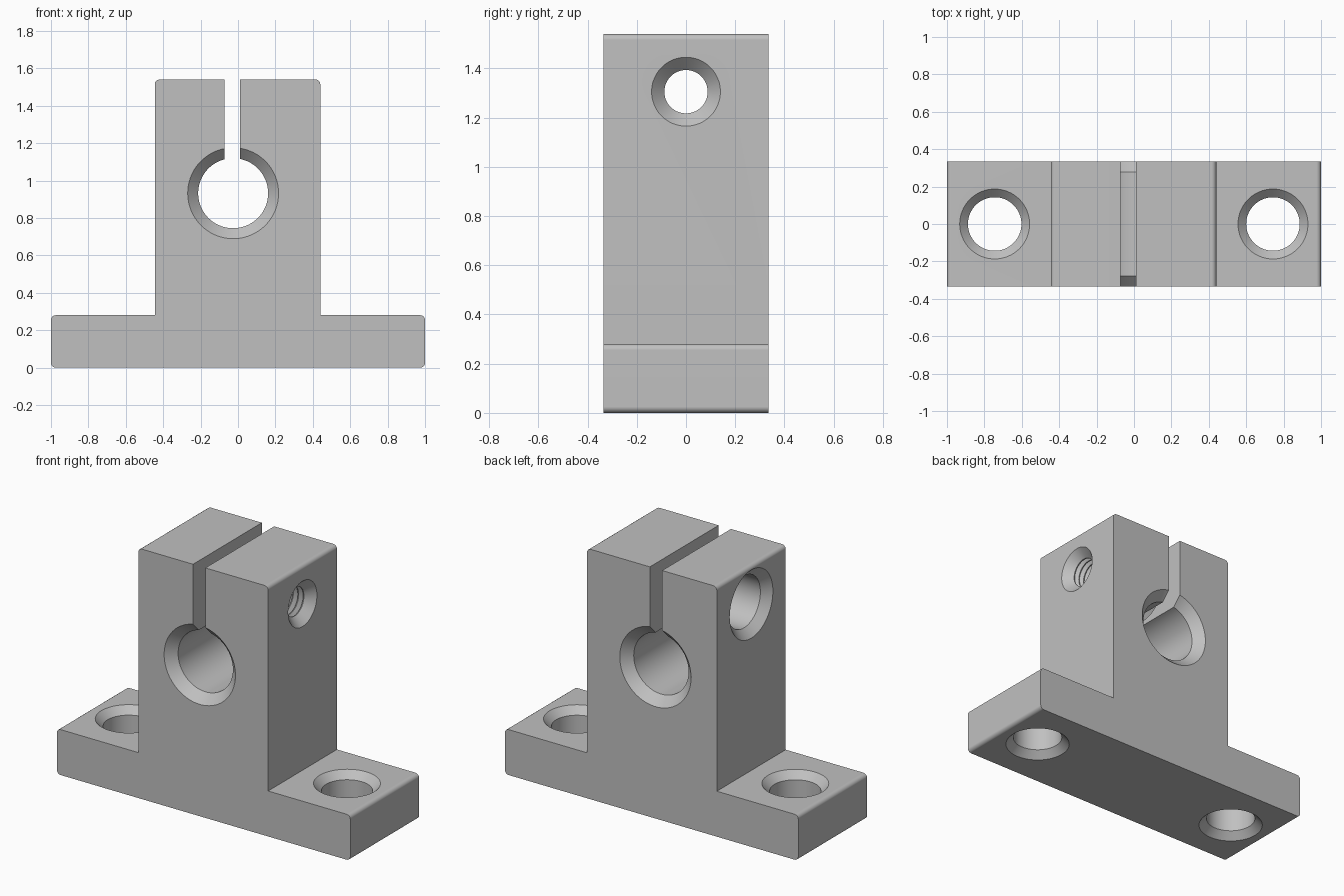
import bpy, bmesh, math

cube = bpy.data.objects.get("Cube")
if cube:
    bpy.data.objects.remove(cube, do_unlink=True)

HALF_DEPTH = 0.335
SCREW_Z = 1.305
SLOT_X = -0.03

metal = bpy.data.materials.new("light grey metal")
metal.use_nodes = True
metal.diffuse_color = (0.53, 0.53, 0.53, 1)
metal.node_tree.nodes["Principled BSDF"].inputs["Base Color"].default_value = (0.53, 0.53, 0.53, 1)


def make_object(name, bm):
    bmesh.ops.recalc_face_normals(bm, faces=bm.faces)
    mesh = bpy.data.meshes.new(name)
    bm.to_mesh(mesh)
    bm.free()
    mesh.materials.append(metal)
    obj = bpy.data.objects.new(name, mesh)
    bpy.context.collection.objects.link(obj)
    return obj


def lathe(name, profile, axis, centre, sides=64):
    """Closed turned solid; profile holds (radius, position along axis)."""
    bm = bmesh.new()
    rings = []
    for r, t in profile:
        ring = []
        for i in range(sides):
            a = math.tau * i / sides
            u, v = r * math.cos(a), r * math.sin(a)
            p = {"X": (t, u, v), "Y": (u, t, v), "Z": (u, v, t)}[axis]
            ring.append(bm.verts.new([p[k] + centre[k] for k in range(3)]))
        rings.append(ring)
    for low, high in zip(rings, rings[1:]):
        for i in range(sides):
            j = (i + 1) % sides
            bm.faces.new((low[i], low[j], high[j], high[i]))
    bm.faces.new(rings[0])
    bm.faces.new(rings[-1])
    return make_object(name, bm)


def through_hole(r, mouth, start, end, over=0.05):
    """Profile of a hole with a 45 degree countersink at both ends."""
    d = mouth - r
    return [(mouth + over, start - over), (r, start + d), (r, end - d), (mouth + over, end + over)]


# Bracket body: inverted T outline extruded front to back
outline = [(-1, 0), (1, 0), (1, 0.28), (0.44, 0.28), (0.44, 1.54),
           (-0.445, 1.54), (-0.445, 0.28), (-1, 0.28)]
bm = bmesh.new()
face = bm.faces.new([bm.verts.new((x, -HALF_DEPTH, z)) for x, z in outline])
new = bmesh.ops.extrude_face_region(bm, geom=[face])["geom"]
bmesh.ops.translate(bm, vec=(0, 2 * HALF_DEPTH, 0),
                    verts=[v for v in new if isinstance(v, bmesh.types.BMVert)])

# Round the outer corners, leaving the two inner ones crisp
corners = []
for e in bm.edges:
    a, b = (v.co for v in e.verts)
    inner = abs(a.z - 0.28) < 0.01 and abs(a.x) < 0.9
    if abs(a.y - b.y) > 0.1 and not inner:
        corners.append(e)
bmesh.ops.bevel(bm, geom=corners, offset=0.025, segments=4, profile=0.5, affect="EDGES")
body = make_object("shaft_support_bracket", bm)

# Shaft bore and the two mounting holes
cutters = [lathe("shaft_bore", through_hole(0.187, 0.243, -HALF_DEPTH, HALF_DEPTH),
                 "Y", (-0.026, 0, 0.932), 96)]
for x in (-0.745, 0.743):
    cutters.append(lathe("mounting_hole", through_hole(0.143, 0.187, 0, 0.28), "Z", (x, 0, 0)))

# Clamping slot
bm = bmesh.new()
bmesh.ops.create_cube(bm, size=1)
bmesh.ops.scale(bm, vec=(0.084, 1, 0.8), verts=bm.verts)
bmesh.ops.translate(bm, vec=(SLOT_X, 0, 1.35), verts=bm.verts)
cutters.append(make_object("clamp_slot", bm))

# Screw clearance hole on the right side
cutters.append(lathe("clearance_hole", [(0.26, -0.495), (0.16, -0.395), (0.16, SLOT_X)],
                     "X", (0, 0, SCREW_Z)))

# Threaded screw hole on the left side
thread = [(0.19, 0.49)]
for i in range(10):
    x = 0.388 - 0.036 * i
    thread += [(0.088, x), (0.088, x - 0.006), (0.112, x - 0.021)]
thread += [(0.088, 0.028), (0.088, SLOT_X)]
cutters.append(lathe("threaded_hole", thread, "X", (0, 0, SCREW_Z), 48))

# Apply the cuts
bpy.ops.object.select_all(action="DESELECT")
bpy.context.view_layer.objects.active = body
body.select_set(True)
for cutter in cutters:
    cutter.hide_render = True
    mod = body.modifiers.new("cut", "BOOLEAN")
    mod.operation = "DIFFERENCE"
    mod.solver = "EXACT"
    mod.object = cutter
    bpy.ops.object.modifier_apply(modifier=mod.name)
    bpy.data.objects.remove(cutter, do_unlink=True)

# Smooth rounded surfaces, keep edges sharp and flats flat
bpy.ops.object.shade_smooth_by_angle(angle=math.radians(30))
weighted = body.modifiers.new("flat_faces", "WEIGHTED_NORMAL")
weighted.keep_sharp = True
